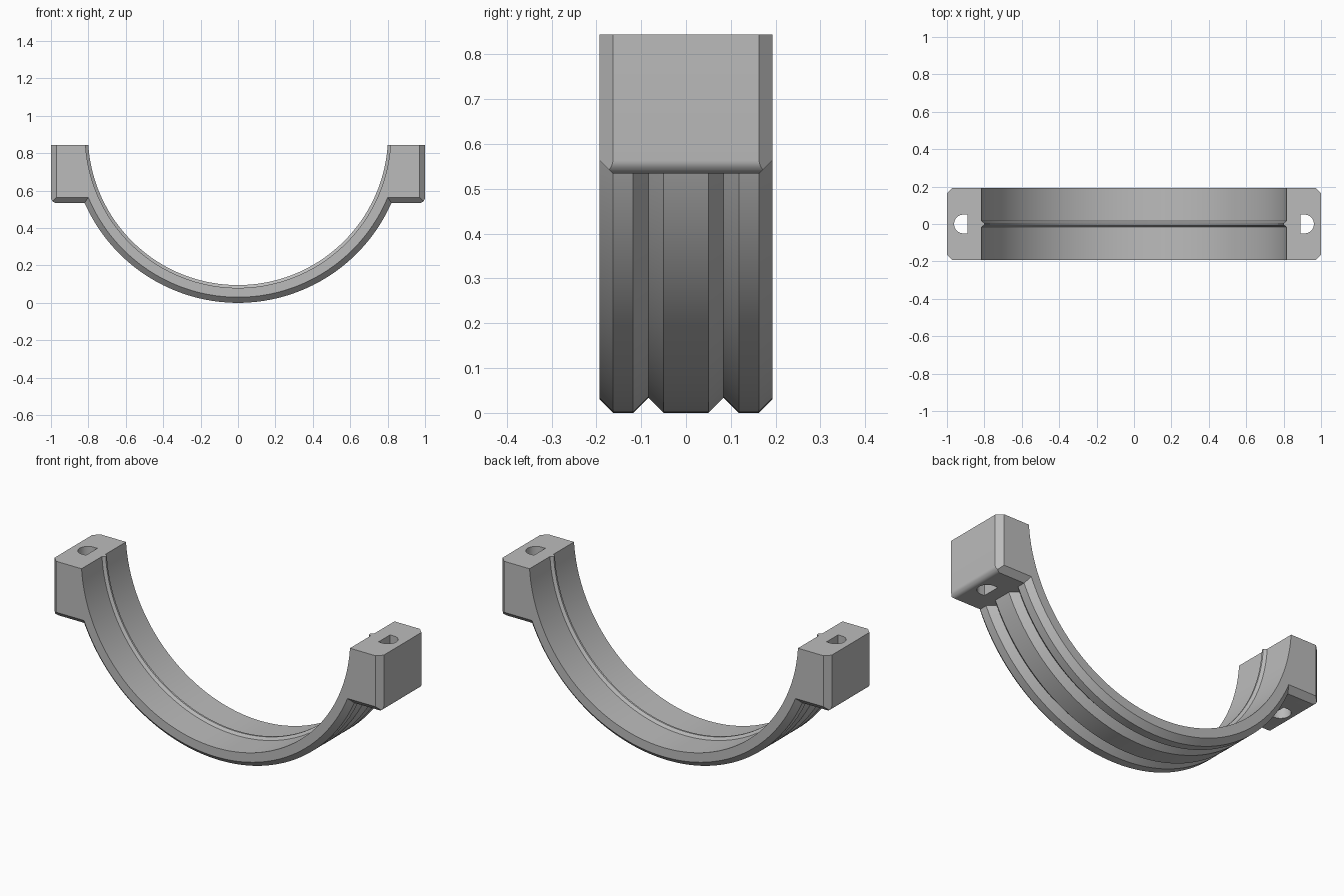
import bpy, bmesh
from math import pi, sin, cos
from mathutils import Vector, Matrix

if "Cube" in bpy.data.objects:
    bpy.data.objects.remove(bpy.data.objects["Cube"], do_unlink=True)

AXIS_Z, TOP = 0.897, 0.844       # bore axis height, flat parting face
R_OUT, R_BORE, R_RIDGE = 0.897, 0.817, 0.802
HALF_W, CH = 0.193, 0.03         # half width, chamfer size
BLOCK_Z = 0.534
SEGMENTS = 192

grey = bpy.data.materials.new("grey plastic")
grey.use_nodes = True
grey.diffuse_color = (0.5, 0.5, 0.5, 1)
grey.node_tree.nodes["Principled BSDF"].inputs["Base Color"].default_value = (0.5, 0.5, 0.5, 1)


def finish(bm, name):
    bmesh.ops.recalc_face_normals(bm, faces=bm.faces)
    mesh = bpy.data.meshes.new(name)
    bm.to_mesh(mesh)
    bm.free()
    mesh.materials.append(grey)
    obj = bpy.data.objects.new(name, mesh)
    bpy.context.collection.objects.link(obj)
    return obj


def revolve(name, profile):
    """Turn a (y, radius) profile around the bore axis and cap both ends."""
    bm = bmesh.new()
    rings = []
    for y, r in profile:
        angles = [2 * pi * i / SEGMENTS for i in range(SEGMENTS)]
        rings.append([bm.verts.new((r * sin(a), y, AXIS_Z - r * cos(a))) for a in angles])
    for a, b in zip(rings, rings[1:]):
        for i in range(SEGMENTS):
            j = (i + 1) % SEGMENTS
            bm.faces.new((a[i], a[j], b[j], b[i]))
    bm.faces.new(rings[0])
    bm.faces.new(rings[-1])
    return finish(bm, name)


def prism(points, direction):
    bm = bmesh.new()
    face = bm.faces.new([bm.verts.new(p) for p in points])
    new = bmesh.ops.extrude_face_region(bm, geom=[face])["geom"]
    bmesh.ops.translate(bm, vec=direction, verts=[v for v in new if isinstance(v, bmesh.types.BMVert)])
    return bm


def chamfer(bm, point, normal):
    geom = bm.verts[:] + bm.edges[:] + bm.faces[:]
    cut = bmesh.ops.bisect_plane(bm, geom=geom, plane_co=point, plane_no=normal, clear_outer=True)
    edges = [e for e in cut["geom_cut"] if isinstance(e, bmesh.types.BMEdge)]
    bmesh.ops.edgeloop_fill(bm, edges=edges)


def mirror_x(bm, side):
    bmesh.ops.transform(bm, matrix=Matrix.Diagonal((side, 1, 1, 1)), verts=bm.verts)


def clamp_block(side):
    # Side outline with a rounded lower outer edge
    c = 1 - CH
    outline = [(0.7, 1), (0.7, BLOCK_Z)]
    outline += [(c + CH * sin(a), BLOCK_Z + CH - CH * cos(a)) for a in (pi / 16 * i for i in range(9))]
    outline.append((1, 1))
    bm = prism([(x, -HALF_W, z) for x, z in outline], (0, 2 * HALF_W, 0))
    # Flat chamfers on the vertical corners and the lower front and back edges
    for s in (-1, 1):
        chamfer(bm, Vector((c, s * HALF_W, 0)), Vector((1, s, 0)))
        chamfer(bm, Vector((0, s * HALF_W, BLOCK_Z + CH)), Vector((0, s, -1)))
    mirror_x(bm, side)
    return finish(bm, "clamp_block")


def bolt_hole(side):
    # D-shaped slot, flat towards the bore
    points = [(0.889, -0.05, 0.3)]
    points += [(0.912 + 0.05 * cos(a), 0.05 * sin(a), 0.3) for a in (pi * (i / 24 - 0.5) for i in range(25))]
    points.append((0.889, 0.05, 0.3))
    bm = prism(points, (0, 0, 1))
    mirror_x(bm, side)
    return finish(bm, "bolt_hole_cutter")


# Outer band with chamfered rims and two V grooves
half = [(0.05, R_OUT), (0.084, R_OUT - 0.034), (0.118, R_OUT), (HALF_W - CH, R_OUT), (HALF_W, R_OUT - CH)]
bracket = revolve("half_ring_clamp", [(-y, r) for y, r in reversed(half)] + half)

# Bore with a narrow raised rib left in the middle
rib = [(0.005, R_RIDGE), (0.016, R_BORE), (0.4, R_BORE)]
bore = revolve("bore_cutter", [(-y, r) for y, r in reversed(rib)] + rib)

# Everything above the parting face is removed
top_cut = finish(prism([(-2, -1, TOP), (2, -1, TOP), (2, 1, TOP), (-2, 1, TOP)], (0, 0, 2)), "top_cutter")

steps = [(clamp_block(s), 'UNION') for s in (-1, 1)]
steps += [(bore, 'DIFFERENCE')] + [(bolt_hole(s), 'DIFFERENCE') for s in (-1, 1)]
steps.append((top_cut, 'DIFFERENCE'))
for tool, operation in steps:
    tool.hide_render = True
    mod = bracket.modifiers.new(tool.name, 'BOOLEAN')
    mod.operation, mod.solver, mod.object = operation, 'EXACT', tool

# Bake the cuts, drop the helpers, and smooth the curved faces
bpy.context.view_layer.update()
evaluated = bracket.evaluated_get(bpy.context.evaluated_depsgraph_get())
baked = bpy.data.meshes.new_from_object(evaluated)
bracket.modifiers.clear()
bracket.data = baked
for tool, _ in steps:
    bpy.data.objects.remove(tool, do_unlink=True)
bpy.ops.object.select_all(action='DESELECT')
bracket.select_set(True)
bpy.context.view_layer.objects.active = bracket
bpy.ops.object.shade_smooth_by_angle(angle=pi / 7)
